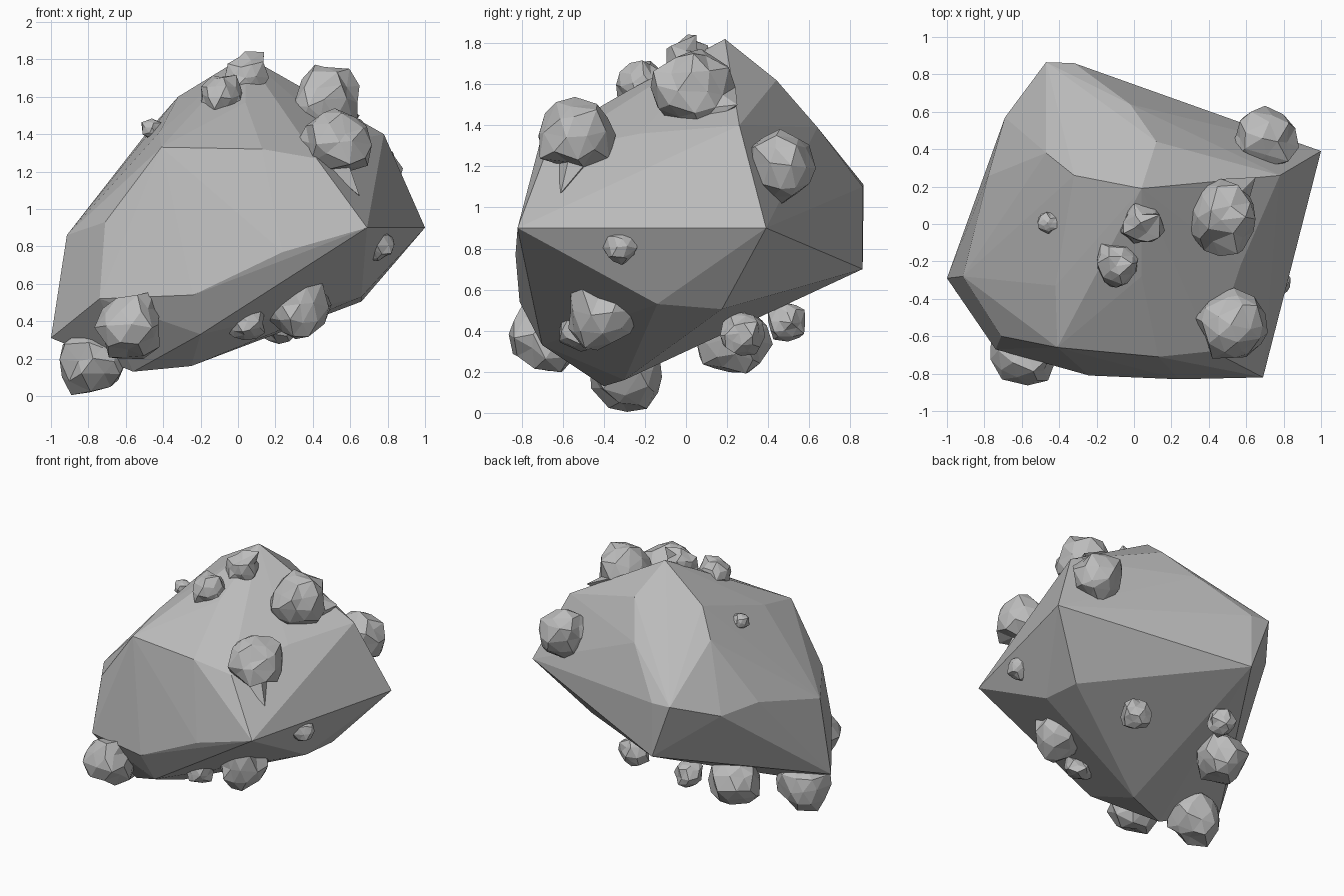
import bpy
import bmesh
import random
from math import radians
from mathutils import Vector

random.seed(4)

default_cube = bpy.data.objects.get("Cube")
if default_cube:
    bpy.data.objects.remove(default_cube, do_unlink=True)

# Single grey stone colour
stone = bpy.data.materials.new("grey stone")
stone.use_nodes = True
stone_colour = (0.5, 0.5, 0.5, 1)
stone.diffuse_color = stone_colour
stone.node_tree.nodes["Principled BSDF"].inputs["Base Color"].default_value = stone_colour


def finish(name, bm):
    """Turn a bmesh into a flat shaded stone object."""
    bmesh.ops.recalc_face_normals(bm, faces=bm.faces)
    for face in bm.faces:
        face.smooth = False
    mesh = bpy.data.meshes.new(name)
    bm.to_mesh(mesh)
    bm.free()
    mesh.materials.append(stone)
    obj = bpy.data.objects.new(name, mesh)
    bpy.context.collection.objects.link(obj)
    return obj


def hull_rock(name, corners):
    """Faceted boulder wrapped around its corner points."""
    bm = bmesh.new()
    for corner in corners:
        bm.verts.new(corner)
    result = bmesh.ops.convex_hull(bm, input=bm.verts)
    loose = {v for v in result["geom_interior"] + result["geom_unused"]
             if isinstance(v, bmesh.types.BMVert)}
    bmesh.ops.delete(bm, geom=list(loose), context="VERTS")
    bmesh.ops.dissolve_limit(bm, angle_limit=radians(2),
                             verts=bm.verts, edges=bm.edges)
    return finish(name, bm)


def lump(name, centre, radius, spike=None):
    """Small jagged rock: a rough ball with an optional drawn-out point."""
    bm = bmesh.new()
    bmesh.ops.create_icosphere(bm, subdivisions=2, radius=radius)
    for vert in bm.verts:
        jitter = Vector([random.uniform(-1, 1) for axis in "xyz"])
        vert.co = vert.co * random.uniform(0.86, 1.06) + jitter * radius * 0.12
    if spike:
        direction = Vector(spike)
        tip = max(bm.verts, key=lambda v: v.co.dot(direction))
        tip.co = direction
    bmesh.ops.translate(bm, verts=bm.verts, vec=centre)
    return finish(name, bm)


# Boulder corners, grouped by side
front_rim = [(0.69, -0.82, 0.9), (0.24, -0.83, 0.77), (-0.24, -0.81, 0.54),
             (-0.74, -0.67, 0.52), (-0.71, -0.6, 0.93), (-0.41, -0.66, 1.33),
             (0.13, -0.71, 1.32), (0.42, -0.68, 1.27)]
crown = [(-0.42, -0.33, 1.41), (0.04, -0.28, 1.57), (0.57, -0.22, 1.36),
         (0.78, 0.26, 1.4), (0.04, 0.19, 1.82), (0.12, 0.44, 1.62),
         (-0.02, 0.64, 1.39), (-0.32, 0.26, 1.6), (-0.47, 0.38, 1.43)]
flanks = [(1, 0.39, 0.9), (-0.47, 0.865, 1.11), (-0.32, 0.86, 1.1),
          (-0.69, 0.57, 0.99), (-0.78, 0.255, 1), (-0.915, -0.28, 0.86),
          (-1, -0.29, 0.31), (-0.32, 0.86, 0.7), (0.37, 0.6, 0.915),
          (0.15, 0.69, 0.79)]
underside = [(0.66, 0.175, 0.505), (0.17, 0.48, 0.6), (0.66, -0.14, 0.53),
             (-0.2, -0.7, 0.33), (-0.25, -0.3, 0.16), (-0.56, -0.4, 0.13),
             (-0.72, 0.18, 0.51)]
hull_rock("boulder", front_rim + crown + flanks + underside)

# Jagged lumps stuck to the boulder: name, centre, radius, spike offset
lumps = [
    ("upper_left_lump", (0.48, 0.03, 1.57), 0.2, (0.17, 0.22, -0.07)),
    ("front_left_lump", (0.53, -0.54, 1.35), 0.19, (0.12, -0.07, -0.28)),
    ("rear_left_lump", (0.69, 0.45, 1.2), 0.18, None),
    ("summit_lump", (0.04, 0, 1.71), 0.12, (0.1, 0.05, 0.13)),
    ("crown_lump", (-0.09, -0.22, 1.6), 0.12, None),
    ("crown_pebble", (-0.46, 0.01, 1.43), 0.06, None),
    ("lowest_lump", (-0.77, -0.29, 0.19), 0.19, None),
    ("front_right_lump", (-0.58, -0.68, 0.37), 0.18, (0.13, -0.03, 0.19)),
    ("lower_left_lump", (0.32, -0.42, 0.49), 0.18, None),
    ("lower_front_pebble", (0.04, -0.52, 0.4), 0.11, None),
    ("left_rim_pebble", (0.75, -0.31, 0.81), 0.09, None),
    ("under_right_lump", (-0.57, 0.23, 0.35), 0.18, None),
    ("under_rear_pebble", (-0.37, 0.49, 0.45), 0.1, None),
    ("under_left_pebble", (0.22, 0.28, 0.38), 0.11, (-0.07, -0.02, 0.12)),
]
for name, centre, radius, spike in lumps:
    lump(name, centre, radius, spike)
